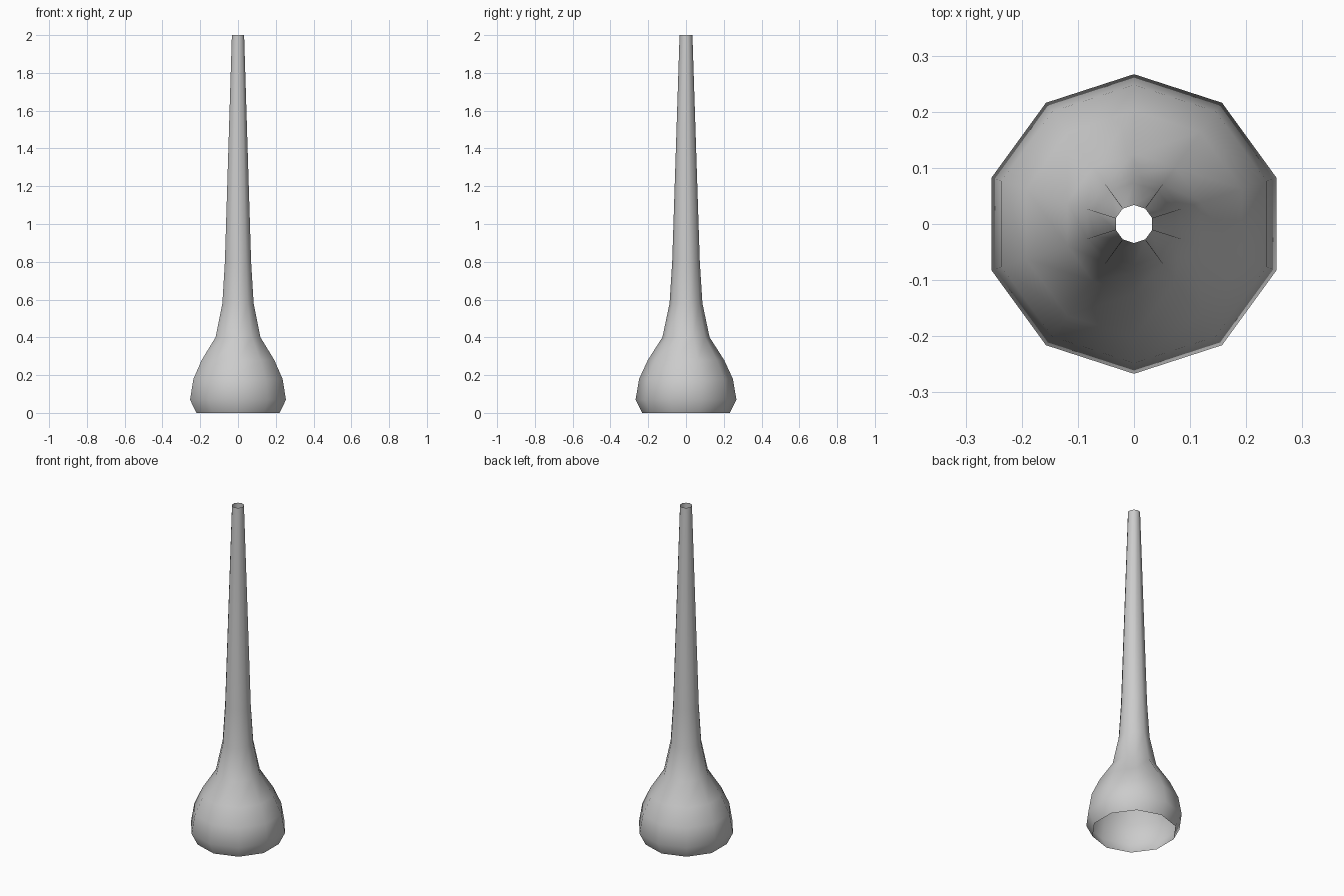
import bpy, bmesh, math

if "Cube" in bpy.data.objects:
    bpy.data.objects.remove(bpy.data.objects["Cube"])

SIDES = 10
# Profile of the hollow body: (radius, height), bottom rim to top rim
PROFILE = [(0.232, 0.0), (0.267, 0.07), (0.248, 0.18), (0.202, 0.28),
           (0.125, 0.40), (0.087, 0.58), (0.073, 0.80), (0.034, 2.0)]

# Lathe the profile into an open ten-sided shell, corners on the y axis
bm = bmesh.new()
rings = []
for r, z in PROFILE:
    ring = []
    for i in range(SIDES):
        a = math.pi / 2 + 2 * math.pi * i / SIDES
        ring.append(bm.verts.new((r * math.cos(a), r * math.sin(a), z)))
    rings.append(ring)
for low, high in zip(rings, rings[1:]):
    for i in range(SIDES):
        j = (i + 1) % SIDES
        bm.faces.new((low[i], low[j], high[j], high[i]))
for f in bm.faces:
    f.smooth = True

# Long-necked vase body
mesh = bpy.data.meshes.new("vase_body")
bm.to_mesh(mesh)
bm.free()
body = bpy.data.objects.new("vase_body", mesh)
bpy.context.collection.objects.link(body)
